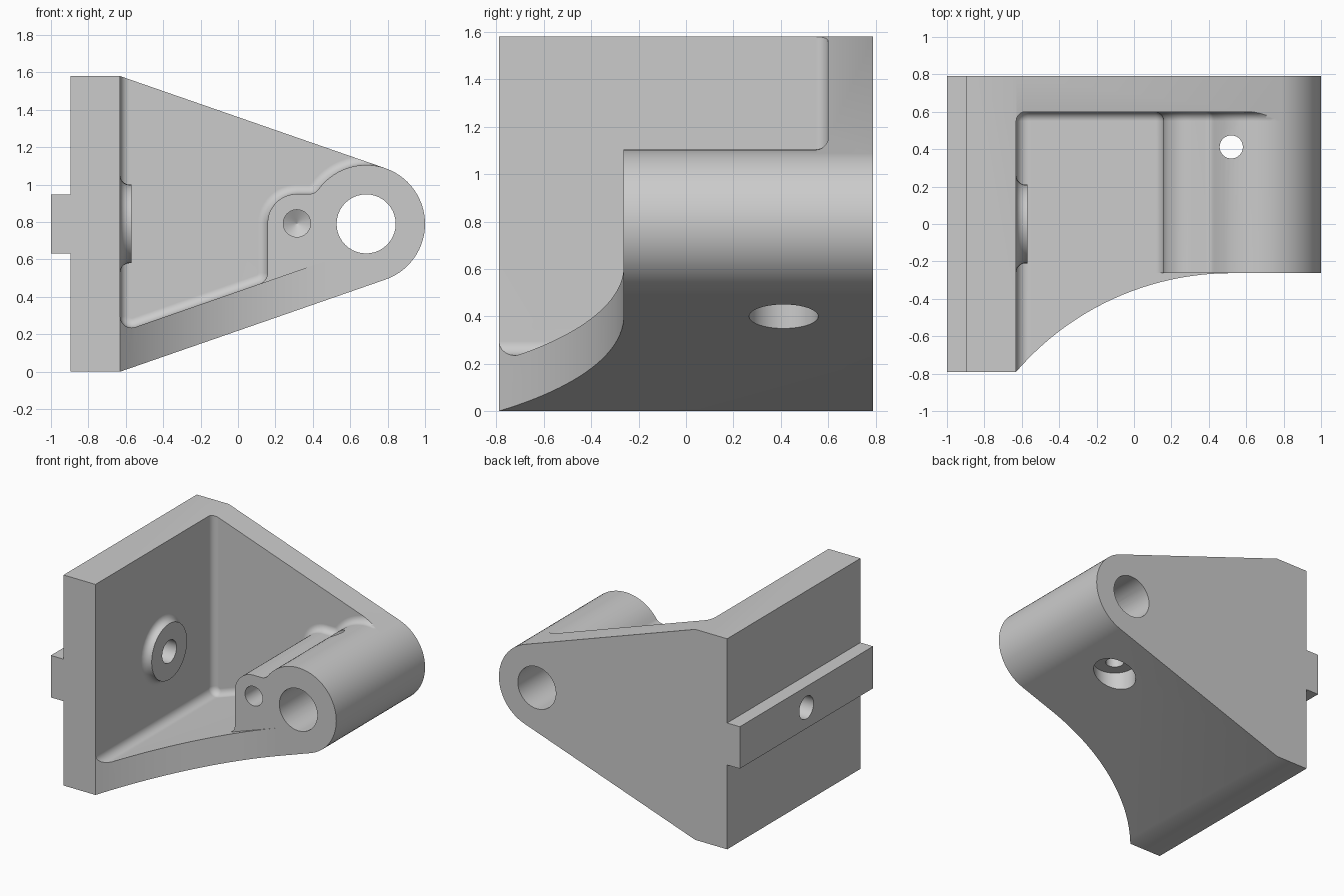
import bpy, bmesh
from math import sin, cos, pi, tan, atan2, asin, hypot, acos, sqrt
from mathutils import Vector, Matrix

if "Cube" in bpy.data.objects:
    bpy.data.objects.remove(bpy.data.objects["Cube"])


def loft(name, rings):
    """Closed solid through a list of matching rings, capped at both ends."""
    bm = bmesh.new()
    rows = [[bm.verts.new(p) for p in ring] for ring in rings]
    n = len(rows[0])
    for a, b in zip(rows, rows[1:]):
        for i in range(n):
            j = (i + 1) % n
            bm.faces.new((a[i], a[j], b[j], b[i]))
    bm.faces.new(rows[0][::-1])
    bm.faces.new(rows[-1])
    bmesh.ops.recalc_face_normals(bm, faces=bm.faces)
    me = bpy.data.meshes.new(name)
    bm.to_mesh(me)
    bm.free()
    ob = bpy.data.objects.new(name, me)
    bpy.context.collection.objects.link(ob)
    return ob


def prism_y(name, pts, y0, y1):
    return loft(name, [[(x, y, z) for x, z in pts] for y in (y0, y1)])


def prism_z(name, pts, z0, z1):
    return loft(name, [[(x, y, z) for x, y in pts] for z in (z0, z1)])


def turned(name, centre, axis, stations, n=40):
    """Round solid along an axis from (distance, radius) stations."""
    rot = Vector((0, 0, 1)).rotation_difference(Vector(axis)).to_matrix()
    c = Vector(centre)
    return loft(name, [[c + rot @ Vector((r * cos(2 * pi * i / n), r * sin(2 * pi * i / n), d))
                        for i in range(n)] for d, r in stations])


def arc(cx, cy, r, a0, a1, n):
    return [(cx + r * cos(a0 + (a1 - a0) * i / n), cy + r * sin(a0 + (a1 - a0) * i / n))
            for i in range(n + 1)]


def rounded(prev, p, nxt, r, n=6):
    """Arc that rounds the left-turning corner p."""
    p = Vector(p)
    u, v = (Vector(prev) - p).normalized(), (Vector(nxt) - p).normalized()
    half = acos(u.dot(v)) / 2
    c = p + (u + v).normalized() * r / sin(half)
    s = p + u * r / tan(half) - c
    a = atan2(s.y, s.x)
    return arc(c.x, c.y, r, a, a + pi - 2 * half, n)


def offset(pts, d):
    """Move a counter-clockwise outline inward by d."""
    out = []
    for i, q in enumerate(pts):
        q = Vector(q)
        e = (q - Vector(pts[i - 1])).normalized()
        f = (Vector(pts[(i + 1) % len(pts)]) - q).normalized()
        m, k = Vector((-e.y, e.x)), Vector((-f.y, f.x))
        out.append(q + (m + k) * d / (1 + m.dot(k)))
    return out


def combine(target, tool, op):
    tool.hide_render = True
    mod = target.modifiers.new(tool.name, 'BOOLEAN')
    mod.operation, mod.object, mod.solver = op, tool, 'EXACT'
    bpy.context.view_layer.objects.active = target
    bpy.ops.object.modifier_apply(modifier=mod.name)
    bpy.data.objects.remove(tool)


# Main dimensions
PLATE, MID, CX, R = -0.63, 0.79, 0.685, 0.315
FRONT, WALL = -0.263, 0.60
slope = atan2(MID, CX - PLATE) - asin(R / hypot(MID, CX - PLATE))
tang = pi / 2 - slope


def floor_z(x):
    return 0.429 + tan(slope) * x


# Full side silhouette: mounting plate, key and tapered arm
body = prism_y("bracket_body",
               [(-0.895, 0), (PLATE, 0)] + arc(CX, MID, R, -tang, tang, 28) +
               [(PLATE, 1.58), (-0.895, 1.58), (-0.895, 0.948), (-1, 0.948),
                (-1, 0.633), (-0.895, 0.633)], -0.79, 0.79)

# Curved front edge of the floor
ex, dy = 0.52, FRONT + 0.79
rad = ((ex - PLATE) ** 2 + dy ** 2) / (2 * dy)
sweep = asin((ex - PLATE) / rad)
combine(body, prism_z("front_cut",
        arc(ex, FRONT - rad, rad, pi / 2 + sweep, pi / 2, 24) +
        [(1.2, FRONT), (1.2, -1), (PLATE, -1)], -0.2, 1.8), 'DIFFERENCE')

# Open pocket with filleted inner corners, following the boss outline
sx, sz, sr, fr = 0.315, 0.793, 0.157, 0.06
top = sz + sr
fx = CX - sqrt((R + fr) ** 2 - (top + fr - MID) ** 2)
join = atan2(top + fr - MID, fx - CX)
low_a, low_b = (PLATE, floor_z(PLATE)), (sx - sr, floor_z(sx - sr))
outline = ([(PLATE, 2)] +
           rounded((PLATE, 2), low_a, low_b, fr) +
           rounded(low_a, low_b, (sx - sr, 2), fr) +
           arc(sx, sz, sr, pi, pi / 2, 12) +
           arc(fx, top + fr, fr, -pi / 2, join - pi, 6) +
           arc(CX, MID, R, join, tang, 14)[1:] +
           [(CX + R * cos(tang), 2)])
fil = 0.05
rings = [[(x, -1, z) for x, z in outline]]
for i in range(6):
    a = pi / 2 * i / 5
    rings.append([(x, WALL - fil + fil * sin(a), z)
                  for x, z in offset(outline, fil * (1 - cos(a)))])
combine(body, loft("pocket_cut", rings), 'DIFFERENCE')

# Flat front of the boss above the floor lip
combine(body, prism_y("lip_cut", [(0, floor_z(0)), (0.6, floor_z(0.6)), (0.6, 2), (0, 2)],
                      -1, FRONT), 'DIFFERENCE')

# Flared bolt pad on the plate
flare = [(0.05 * (1 - cos(a)), 0.26 - 0.05 * sin(a)) for a in [pi / 2 * i / 5 for i in range(6)]]
combine(body, turned("bolt_pad", (PLATE, 0, MID), (1, 0, 0),
                     [(-0.1, 0.26)] + flare + [(0.06, 0.21)]), 'UNION')

# Holes: bolt, main bore, blind hole with drill tip, stepped vertical hole
for name, centre, axis, stations in (
        ("bolt_hole", (-1.2, 0, MID), (1, 0, 0), [(0, 0.085), (0.9, 0.085)]),
        ("main_bore", (CX, -1, MID), (0, 1, 0), [(0, 0.158), (2, 0.158)]),
        ("blind_hole", (sx, -0.5, sz), (0, 1, 0), [(0, 0.073), (0.75, 0.073), (0.79, 0.002)]),
        ("pin_hole", (0.52, 0.412, -0.2), (0, 0, 1),
         [(0, 0.146), (0.69, 0.146), (0.69, 0.062), (1.6, 0.062)])):
    combine(body, turned(name, centre, axis, stations), 'DIFFERENCE')

# Smooth curves, crisp edges
bpy.ops.object.select_all(action='DESELECT')
body.select_set(True)
bpy.context.view_layer.objects.active = body
bpy.ops.object.shade_smooth_by_angle(angle=0.52)
wn = body.modifiers.new("weighted_normals", 'WEIGHTED_NORMAL')
wn.keep_sharp = True
